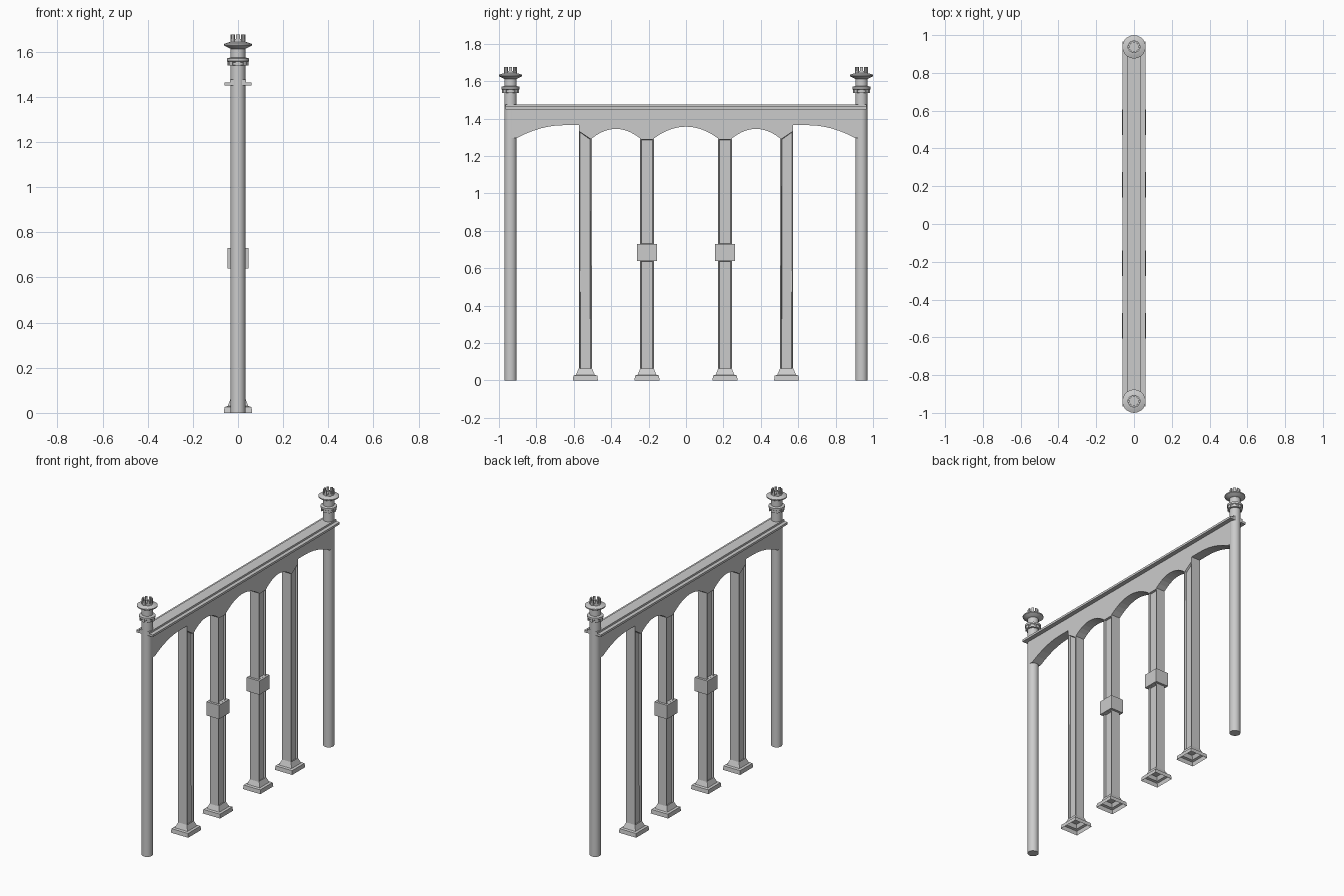
import bpy, bmesh, math
from mathutils import Matrix

if "Cube" in bpy.data.objects:
    bpy.data.objects.remove(bpy.data.objects["Cube"])

POST_Y = 0.938     # end post centre
HALF = 0.032       # half depth of pillars and beam


def finish(bm, name, smooth=False):
    bmesh.ops.recalc_face_normals(bm, faces=bm.faces)
    me = bpy.data.meshes.new(name)
    bm.to_mesh(me)
    bm.free()
    ob = bpy.data.objects.new(name, me)
    bpy.context.collection.objects.link(ob)
    if smooth:
        bpy.ops.object.select_all(action='DESELECT')
        ob.select_set(True)
        bpy.context.view_layer.objects.active = ob
        bpy.ops.object.shade_smooth_by_angle(angle=math.radians(35))
    return ob


def box(name, y0, y1, z0, z1, hx):
    bm = bmesh.new()
    bmesh.ops.create_cube(bm, size=1, matrix=Matrix.Translation((0, (y0 + y1) / 2, (z0 + z1) / 2))
                          @ Matrix.Diagonal((2 * hx, abs(y1 - y0), z1 - z0, 1)))
    return finish(bm, name)


def prism(name, outline, hx, recess=False):
    """Extrude a (y, z) outline along x; optionally sink a panel in both x faces."""
    bm = bmesh.new()
    a = [bm.verts.new((-hx, y, z)) for y, z in outline]
    b = [bm.verts.new((hx, y, z)) for y, z in outline]
    n = len(outline)
    caps = [bm.faces.new(a), bm.faces.new(b[::-1])]
    for i in range(n):
        j = (i + 1) % n
        bm.faces.new((a[i], a[j], b[j], b[i]))
    bmesh.ops.recalc_face_normals(bm, faces=bm.faces)
    if recess:
        for f in caps:
            bmesh.ops.inset_individual(bm, faces=[f], thickness=0.008)
            bmesh.ops.inset_individual(bm, faces=[f], thickness=0.004, depth=-0.012)
    return finish(bm, name)


def lathe(name, profile, y, seg=20):
    """Revolve (radius, z) points around the post axis."""
    bm = bmesh.new()
    rings = [[bm.verts.new((r * math.cos(t), y + r * math.sin(t), z))
              for t in (2 * math.pi * k / seg for k in range(seg))] for r, z in profile]
    for p, q in zip(rings, rings[1:]):
        for k in range(seg):
            m = (k + 1) % seg
            bm.faces.new((p[k], p[m], q[m], q[k]))
    bm.faces.new(rings[0])
    bm.faces.new(rings[-1])
    return finish(bm, name, True)


def teeth(name, y, r0, r1, z0, z1, count=8, fill=0.6):
    """Ring of curved merlons."""
    bm = bmesh.new()
    for k in range(count):
        t = 2 * math.pi * k / count
        d = math.pi / count * fill
        lo, hi = ([bm.verts.new((r * math.cos(a), y + r * math.sin(a), z))
                   for r, a in ((r0, t - d), (r1, t - d), (r1, t), (r1, t + d), (r0, t + d), (r0, t))]
                  for z in (z0, z1))
        bm.faces.new(lo)
        bm.faces.new(hi)
        for i in range(6):
            j = (i + 1) % 6
            bm.faces.new((lo[i], lo[j], hi[j], hi[i]))
    return finish(bm, name)


def base(name, y):
    """Stepped square skirt, hollow underneath."""
    bm = bmesh.new()
    rings = [[bm.verts.new((sx * (r - 0.004), y + sy * r, z))
              for sx, sy in ((-1, -1), (1, -1), (1, 1), (-1, 1))]
             for r, z in ((0.067, 0), (0.064, 0.026), (0.050, 0.03), (0.036, 0.064))]
    for p, q in zip(rings, rings[1:]):
        for k in range(4):
            m = (k + 1) % 4
            bm.faces.new((p[k], p[m], q[m], q[k]))
    return finish(bm, name)


def arc(y0, y1, z0, rise, n, t0=0.0, t1=1.0):
    """Shallow arch points; the full arch peaks at t = 0.5."""
    pts = []
    for k in range(n + 1):
        s = k / n
        t = t0 + (t1 - t0) * s
        pts.append((y0 + (y1 - y0) * s, z0 + rise * (1 - (2 * t - 1) ** 2)))
    return pts


# arched beam: underside from the centre outwards, then mirrored
under = arc(0, 0.171, 1.295, 0.062, 6, 0.5, 1)
under += arc(0.246, 0.503, 1.295, 0.05, 10)
under += [(0.573, 1.338), (0.573, 1.365), (0.62, 1.365)]
under += arc(0.65, 0.906, 1.295, 0.07, 6, 0.5, 1) + [(POST_Y, 1.295)]
outline = [(-y, z) for y, z in under[:0:-1]] + under
prism("arched_beam", outline + [(POST_Y, 1.452), (-POST_Y, 1.452)], HALF)

# handrail: wide plate with a narrower cap strip
box("rail_plate", -0.966, 0.966, 1.45, 1.464, 0.06)
box("rail_cap", -0.966, 0.966, 1.464, 1.476, 0.036)

for s, side in ((-1, "left"), (1, "right")):
    # round end post with finial
    y = s * POST_Y
    lathe(side + "_end_post", [(0.033, 0), (0.033, 1.635)], y)
    lathe(side + "_finial_collar", [(0.033, 1.538), (0.041, 1.54), (0.041, 1.552), (0.049, 1.558),
                                    (0.049, 1.57), (0.033, 1.574)], y)
    teeth(side + "_collar_teeth", y, 0.038, 0.046, 1.538, 1.56)
    lathe(side + "_finial_flange", [(0.033, 1.612), (0.045, 1.618), (0.062, 1.627), (0.062, 1.634),
                                    (0.045, 1.64), (0.033, 1.643)], y)
    lathe(side + "_finial_top", [(0.032, 1.63), (0.032, 1.655), (0.024, 1.655), (0.024, 1.65)], y)
    teeth(side + "_finial_crown", y, 0.024, 0.034, 1.64, 1.676)

    # outer pillar with sloped head
    prism(side + "_outer_pillar", [(s * 0.503, 0.05), (s * 0.573, 0.05), (s * 0.573, 1.338),
                                   (s * 0.503, 1.295)], HALF, True)
    base(side + "_outer_base", s * 0.538)

    # inner pillar in two panelled halves around a block
    for part, z0, z1 in (("lower", 0.05, 0.645), ("upper", 0.725, 1.295)):
        prism(f"{side}_inner_pillar_{part}", [(s * 0.171, z0), (s * 0.246, z0),
                                              (s * 0.246, z1), (s * 0.171, z1)], HALF, True)
    box(side + "_pillar_block", s * 0.156, s * 0.261, 0.64, 0.73, 0.046)
    base(side + "_inner_base", s * 0.2085)
